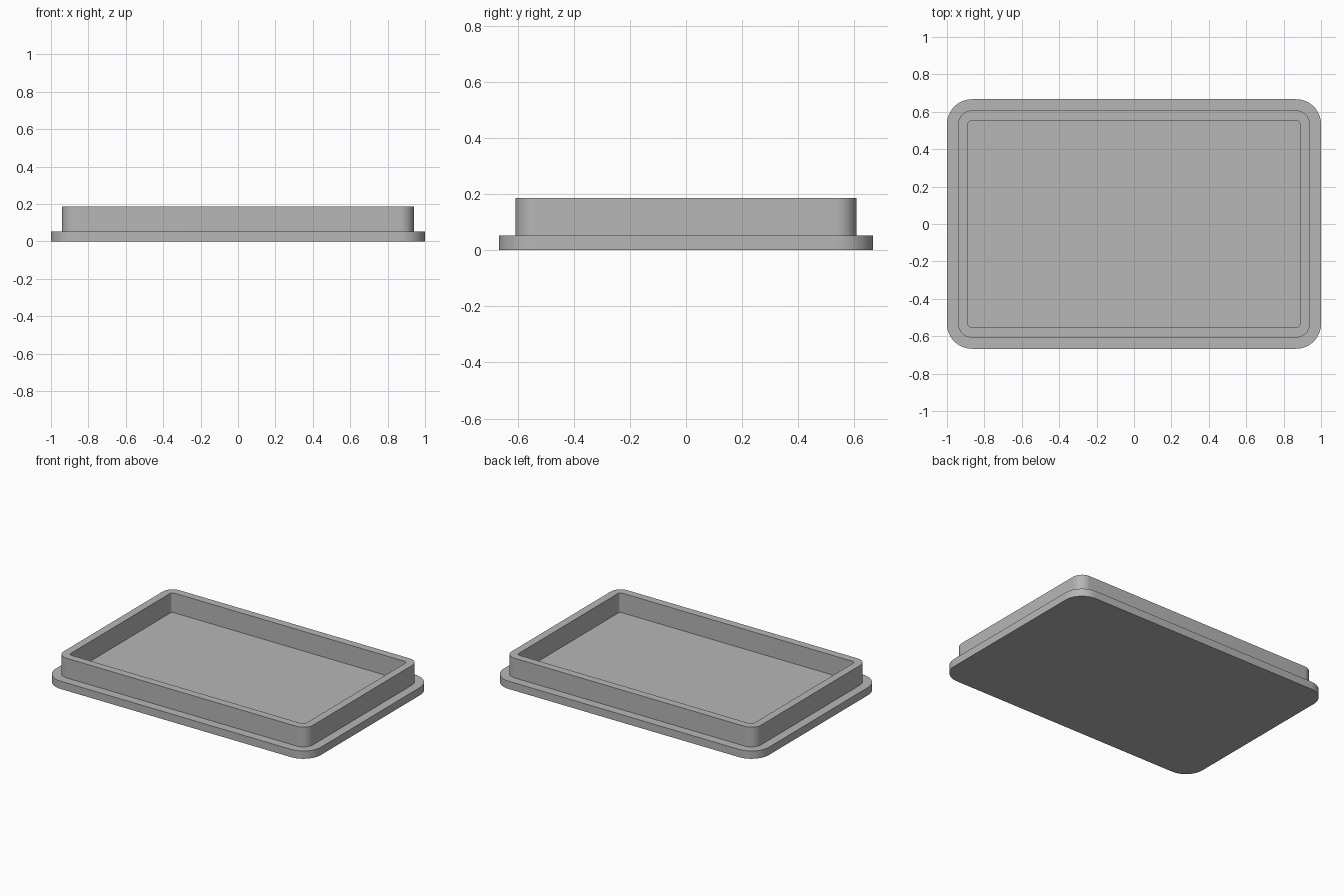
import bpy
import bmesh
from math import cos, sin, pi, radians

cube = bpy.data.objects.get("Cube")
if cube:
    bpy.data.objects.remove(cube)

# Main sizes
HALF_X, HALF_Y, CORNER = 1.0, 0.667, 0.133
LEDGE, WALL = 0.06, 0.053
FLANGE_TOP, RIM_TOP = 0.053, 0.187
STEPS = 12

grey = bpy.data.materials.new("plain grey")
grey.use_nodes = True
colour = (0.47, 0.47, 0.47, 1)
grey.diffuse_color = colour
grey.node_tree.nodes["Principled BSDF"].inputs["Base Color"].default_value = colour


def rounded_loop(bm, inset, z):
    """Rounded rectangle of vertices, inset evenly from the outer edge."""
    r = CORNER - inset
    cx, cy = HALF_X - CORNER, HALF_Y - CORNER
    loop = []
    for quarter, (sx, sy) in enumerate([(1, 1), (-1, 1), (-1, -1), (1, -1)]):
        for i in range(STEPS + 1):
            a = (quarter + i / STEPS) * pi / 2
            loop.append(bm.verts.new((sx * cx + r * cos(a), sy * cy + r * sin(a), z)))
    return loop


# Stepped section from the underside, over the rim, down to the tray floor
section = [
    (0, 0), (0, FLANGE_TOP),
    (LEDGE, FLANGE_TOP), (LEDGE, RIM_TOP),
    (LEDGE + WALL, RIM_TOP), (LEDGE + WALL, FLANGE_TOP),
]
bm = bmesh.new()
loops = [rounded_loop(bm, inset, z) for inset, z in section]
for low, high in zip(loops, loops[1:]):
    for i in range(len(low)):
        j = (i + 1) % len(low)
        bm.faces.new((low[i], low[j], high[j], high[i]))

# Underside and tray floor
bm.faces.new(list(reversed(loops[0])))
bm.faces.new(loops[-1])
bmesh.ops.recalc_face_normals(bm, faces=bm.faces)

mesh = bpy.data.meshes.new("lid_tray")
bm.to_mesh(mesh)
bm.free()
mesh.materials.append(grey)
lid = bpy.data.objects.new("lid_tray", mesh)
bpy.context.collection.objects.link(lid)

# Smooth corners with sharp steps
bpy.ops.object.select_all(action="DESELECT")
lid.select_set(True)
bpy.context.view_layer.objects.active = lid
bpy.ops.object.shade_smooth_by_angle(angle=radians(30))
